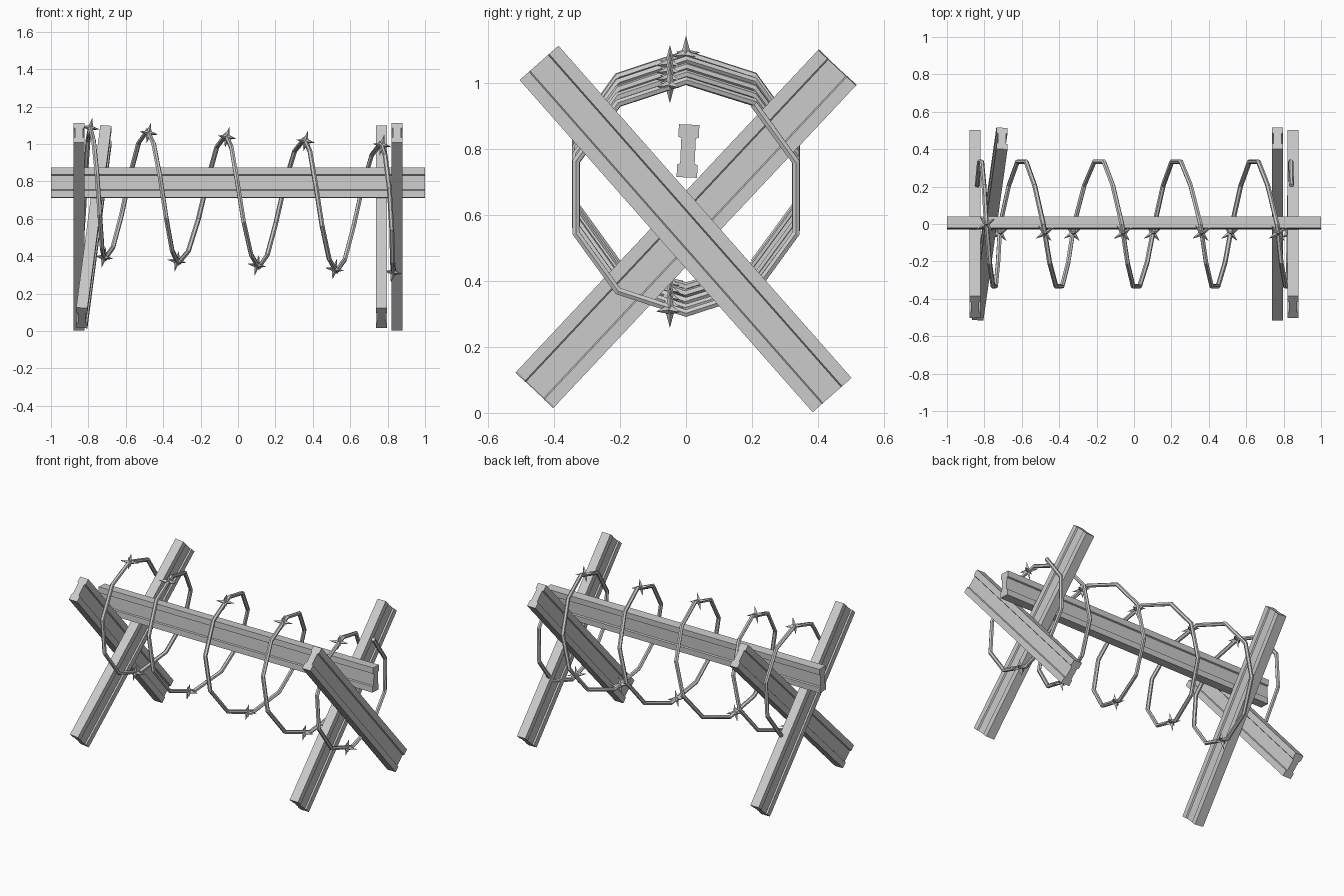
import bpy, bmesh, math
from mathutils import Vector, Matrix

if "Cube" in bpy.data.objects:
    bpy.data.objects.remove(bpy.data.objects["Cube"])


def link(name, bm):
    bmesh.ops.recalc_face_normals(bm, faces=bm.faces)
    mesh = bpy.data.meshes.new(name)
    bm.to_mesh(mesh)
    bm.free()
    obj = bpy.data.objects.new(name, mesh)
    bpy.context.collection.objects.link(obj)
    return obj


def i_beam(name, p0, p1, side, depth=0.16, width=0.062):
    """I-section beam from p0 to p1; side is the flange width direction."""
    p0, p1 = Vector(p0), Vector(p1)
    axis = (p1 - p0).normalized()
    side = Vector(side)
    side = (side - axis * side.dot(axis)).normalized()
    up = axis.cross(side)
    w, web, d, f = width / 2, width / 2 - 0.009, depth / 2, depth / 2 - 0.038
    half = [(w, -d), (w, -f), (web, -f + 0.004), (web, f - 0.004), (w, f), (w, d)]
    profile = half + [(-a, -b) for a, b in half]
    bm = bmesh.new()
    face = bm.faces.new([bm.verts.new(p0 + side * a + up * b) for a, b in profile])
    ext = bmesh.ops.extrude_face_region(bm, geom=[face], use_keep_orig=True)
    verts = [g for g in ext["geom"] if isinstance(g, bmesh.types.BMVert)]
    bmesh.ops.translate(bm, verts=verts, vec=p1 - p0)
    return link(name, bm)


# Horizontal beam, rolled slightly
i_beam("cross_beam", (-1, 0.006, 0.793), (1, 0.006, 0.793), (0, 1, -0.045))

# Crossed legs; one left leg leans along the beam
for label, x in (("left", -0.85), ("right", 0.85)):
    i_beam(label + "_outer_leg", (x, 0.4425, 0.054), (x, -0.445, 1.06), (1, 0, 0), 0.157, 0.06)
for label, xb, xt in (("left", -0.835, -0.706), ("right", 0.767, 0.767)):
    i_beam(label + "_inner_leg", (xb, -0.4575, 0.07), (xt, 0.4575, 1.045), (1, 0, 0), 0.157, 0.06)

# Coil advance along x, one value per quarter turn from the +y side
QUARTER_X = [-0.82, -0.79, -0.745, -0.715, -0.60, -0.485, -0.40, -0.32, -0.185, -0.065, 0.01,
             0.11, 0.225, 0.355, 0.43, 0.525, 0.64, 0.765, 0.82, 0.83, 0.838, 0.845]


def coil_point(deg):
    q = deg / 90
    i = min(max(math.floor(q), 0), len(QUARTER_X) - 2)
    x = QUARTER_X[i] + (QUARTER_X[i + 1] - QUARTER_X[i]) * (q - i)
    a = math.radians(deg)
    return Vector((x, 0.35 * math.cos(a), 0.695 - 0.052 * x + 0.35 * math.sin(a)))


# Coiled wire, ten straight pieces per turn
path = [coil_point(d) for d in range(-54, 1855, 36)]
curve = bpy.data.curves.new("coiled_wire", "CURVE")
curve.dimensions = "3D"
curve.bevel_depth = 0.013
curve.bevel_resolution = 1
curve.use_fill_caps = True
spline = curve.splines.new("POLY")
spline.points.add(len(path) - 1)
for point, co in zip(spline.points, path):
    point.co = (*co, 1)
spline.use_smooth = False
bpy.context.collection.objects.link(bpy.data.objects.new("coiled_wire", curve))


def barb(name, centre):
    """Star of three crossed double-ended spikes."""
    bm = bmesh.new()
    for direction in ((0.012, 0, 0.056), (0.05, 0.03, -0.008), (0.036, -0.042, -0.006)):
        d = Vector(direction)
        rot = d.to_track_quat("Z", "Y").to_matrix().to_4x4()
        for sign in (1, -1):
            flip = Matrix.Rotation(0 if sign > 0 else math.pi, 4, "X")
            lift = Matrix.Translation((0, 0, d.length / 2))
            bmesh.ops.create_cone(bm, cap_ends=True, segments=4, radius1=0.015, radius2=0,
                                  depth=d.length,
                                  matrix=Matrix.Translation(centre) @ rot @ flip @ lift)
    bmesh.ops.remove_doubles(bm, verts=bm.verts, dist=0.0001)
    return link(name, bm)


# Barbs near the top and bottom of each loop
for turn in range(5):
    top = coil_point(turn * 360 + (90 if turn == 0 else 98))
    bottom = coil_point(turn * 360 + 262)
    if turn:
        top.z -= 0.008
    bottom.z += 0.008
    barb(f"top_barb_{turn + 1}", top)
    barb(f"bottom_barb_{turn + 1}", bottom)
